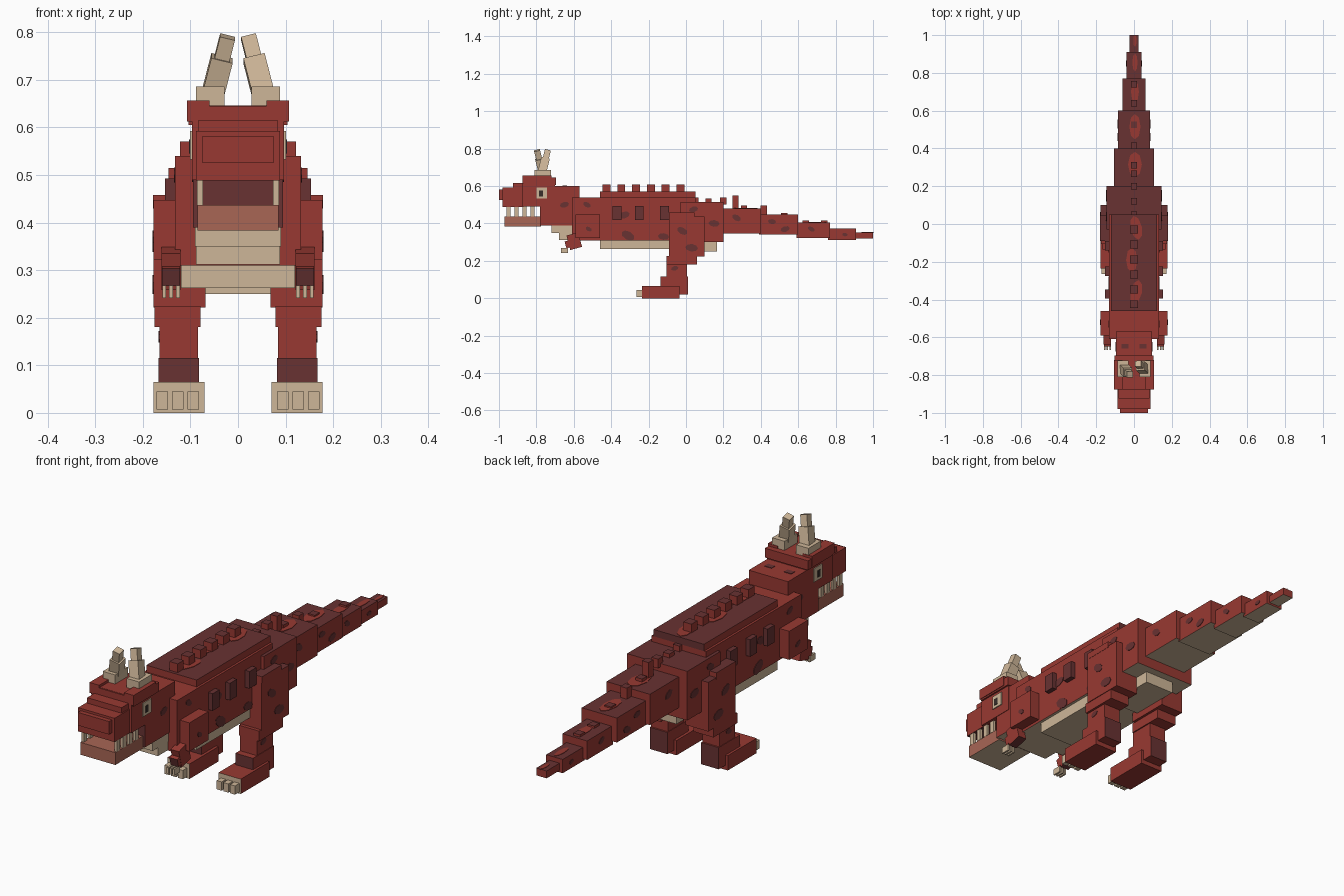
import bpy, bmesh, math
from mathutils import Matrix, Vector

if "Cube" in bpy.data.objects:
    bpy.data.objects.remove(bpy.data.objects["Cube"], do_unlink=True)


def material(name, rgb):
    m = bpy.data.materials.new(name)
    m.use_nodes = True
    lin = [((c / 255 + 0.055) / 1.055) ** 2.4 for c in rgb] + [1]
    m.diffuse_color = lin
    m.node_tree.nodes["Principled BSDF"].inputs["Base Color"].default_value = lin
    return m


RED = material("brick_red", (152, 57, 50))
DARK = material("dark_maroon", (104, 50, 50))
BONE = material("bone_beige", (206, 182, 152))
GUM = material("jaw_brown", (168, 102, 85))
PUPIL = material("pupil_dark", (55, 45, 42))

NORMALS = {"front": (0, -1, 0), "back": (0, 1, 0), "top": (0, 0, 1), "bottom": (0, 0, -1)}


def finish(name, bm, mats):
    me = bpy.data.meshes.new(name)
    bmesh.ops.recalc_face_normals(bm, faces=bm.faces)
    bm.to_mesh(me)
    bm.free()
    for m in mats:
        me.materials.append(m)
    ob = bpy.data.objects.new(name, me)
    bpy.context.collection.objects.link(ob)
    return ob


def box(name, x, y, z, mat=RED, tilt=(0, 0), **sides):
    """Box from (min, max) ranges; sides recolours faces by direction."""
    bm = bmesh.new()
    bmesh.ops.create_cube(bm, size=1)
    mats = [mat]
    for side, m in sides.items():
        mats.append(m)
        for f in bm.faces:
            if f.normal.dot(Vector(NORMALS[side])) > 0.9:
                f.material_index = len(mats) - 1
    mid = Vector([(a + b) / 2 for a, b in (x, y, z)])
    size = [b - a for a, b in (x, y, z)]
    rot = Matrix.Rotation(math.radians(tilt[0]), 4, 'X') @ Matrix.Rotation(math.radians(tilt[1]), 4, 'Y')
    bm.transform(Matrix.Translation(mid) @ rot @ Matrix.Diagonal((*size, 1)))
    return finish(name, bm, mats)


def mid_box(name, half, y, z, mat=RED, **k):
    return box(name, (-half, half), y, z, mat, **k)


def pair(name, x, y, z, mat=RED, tilt=(0, 0), **k):
    for side, s in (("left", 1), ("right", -1)):
        xs = tuple(sorted((s * x[0], s * x[1])))
        box(f"{side}_{name}", xs, y, z, mat, tilt=(tilt[0], s * tilt[1]), **k)


def spot(name, centre, radii, axis, mat=DARK, turn=25):
    """Thin eight-sided skin marking lying on a face."""
    bm = bmesh.new()
    bmesh.ops.create_cone(bm, cap_ends=True, segments=8, radius1=1, radius2=1, depth=0.004)
    m = Matrix.Rotation(math.radians(turn), 4, 'Z') @ Matrix.Diagonal((*radii, 1, 1))
    if axis == 'X':
        m = Matrix(((0, 0, 1, 0), (1, 0, 0, 0), (0, 1, 0, 0), (0, 0, 0, 1))) @ m
    bm.transform(Matrix.Translation(centre) @ m)
    finish(name, bm, [mat])


# Torso and hips
mid_box("body", 0.132, (-0.61, 0.05), (0.31, 0.54), bottom=BONE)
mid_box("back_plate", 0.122, (-0.46, 0.05), (0.54, 0.57), RED, top=DARK, back=DARK)
mid_box("belly", 0.12, (-0.46, -0.02), (0.263, 0.312), BONE)
mid_box("hips", 0.146, (-0.03, 0.2), (0.3, 0.515), top=DARK, bottom=BONE)
mid_box("pelvis_underside", 0.07, (-0.06, 0.165), (0.25, 0.302), BONE)
for y in (-0.37, -0.25, -0.115):
    pair("flank_scute", (0.125, 0.153), (y - 0.024, y + 0.024), (0.418, 0.493), DARK)

# Back spikes
for i in range(6):
    y = -0.425 + 0.079 * i
    mid_box(f"back_spike_{i}", 0.02, (y - 0.021, y + 0.021), (0.565, 0.608), RED, top=DARK)
for i, (y, z, h) in enumerate([(0.05, 0.51, 0.03), (0.12, 0.51, 0.022), (0.2, 0.5, 0.04),
                               (0.265, 0.475, 0.075), (0.31, 0.475, 0.02), (0.415, 0.44, 0.055),
                               (0.525, 0.44, 0.015), (0.64, 0.4, 0.015), (0.74, 0.4, 0.015)]):
    mid_box(f"tail_spike_{i}", 0.016, (y - 0.017, y + 0.017), (z, z + h), RED, top=DARK)

# Tail
TAIL = [(0.105, 0.19, 0.4, 0.345, 0.48), (0.085, 0.39, 0.6, 0.34, 0.447),
        (0.06, 0.59, 0.77, 0.322, 0.405), (0.04, 0.76, 0.91, 0.312, 0.372),
        (0.025, 0.9, 1.0, 0.32, 0.352)]
for i, (w, y0, y1, z0, z1) in enumerate(TAIL):
    mid_box(f"tail_{i}", w, (y0, y1), (z0, z1), top=DARK, bottom=BONE)
    spot(f"tail_top_mark_{i}", (0.005, (y0 + y1) / 2 + 0.02, z1), (w * 0.35, (y1 - y0) * 0.32), 'Z', RED, 0)

# Neck and throat
mid_box("neck", 0.095, (-0.78, -0.57), (0.39, 0.6), bottom=BONE, front=DARK)
mid_box("upper_throat", 0.09, (-0.72, -0.61), (0.35, 0.392), BONE)
mid_box("lower_throat", 0.088, (-0.68, -0.6), (0.312, 0.352), BONE)

# Head
mid_box("head", 0.097, (-0.875, -0.7), (0.49, 0.645))
mid_box("crown", 0.104, (-0.87, -0.695), (0.605, 0.646))
pair("brow", (0.06, 0.107), (-0.875, -0.72), (0.612, 0.657))
mid_box("snout", 0.088, (-0.98, -0.87), (0.488, 0.592), bottom=DARK)
mid_box("snout_bridge", 0.083, (-0.925, -0.87), (0.59, 0.616))
mid_box("nose", 0.075, (-1.0, -0.975), (0.525, 0.582))
mid_box("lower_jaw", 0.085, (-0.97, -0.775), (0.383, 0.437), GUM, bottom=BONE)
for i in range(4):
    y = -0.95 + 0.043 * i
    pair(f"tooth_{i}", (0.074, 0.086), (y - 0.011, y + 0.011), (0.437, 0.49), BONE)
pair("eye", (0.094, 0.101), (-0.8, -0.742), (0.533, 0.592), BONE)
pair("pupil", (0.1, 0.103), (-0.785, -0.765), (0.545, 0.575), PUPIL)

# Horns: the left one leans back, the right one forward
for side, s in (("left", 1), ("right", -1)):
    def across(c, half):
        return s * c - half, s * c + half
    box(f"{side}_horn_base", across(0.058, 0.03), (-0.81, -0.722), (0.645, 0.686), BONE)
    for part, x, w, dy, z, h in (("middle", 0.044, 0.023, 0.006, 0.705, 0.043),
                                 ("tip", 0.029, 0.016, 0.022, 0.763, 0.029)):
        y = -0.768 + s * dy
        box(f"{side}_horn_{part}", across(x, w), (y - w, y + w), (z - h, z + h), BONE,
            tilt=(-14 * s, -14 * s))

# Arms
pair("upper_arm", (0.128, 0.178), (-0.59, -0.46), (0.322, 0.447))
pair("forearm", (0.121, 0.161), (-0.63, -0.565), (0.265, 0.345), tilt=(15, 0), bottom=DARK)
pair("wrist", (0.122, 0.16), (-0.645, -0.6), (0.272, 0.31), tilt=(15, 0), front=DARK)
for i in range(3):
    x = 0.126 + 0.0145 * i
    pair(f"finger_claw_{i}", (x - 0.004, x + 0.004), (-0.668, -0.63), (0.241, 0.268), BONE)

# Legs
pair("thigh", (0.068, 0.178), (-0.09, 0.1), (0.222, 0.437), top=DARK)
pair("thigh_cap", (0.12, 0.179), (-0.09, 0.045), (0.43, 0.458), top=DARK)
pair("knee", (0.079, 0.175), (-0.105, 0.06), (0.18, 0.225))
pair("shank", (0.084, 0.165), (-0.105, 0.005), (0.06, 0.2))
pair("ankle", (0.082, 0.167), (-0.135, 0.012), (0.02, 0.115), front=DARK, back=DARK)
pair("foot", (0.07, 0.178), (-0.235, -0.035), (0, 0.065), front=BONE)
for i in range(3):
    x = 0.094 + 0.0325 * i
    pair(f"toe_claw_{i}", (x - 0.012, x + 0.012), (-0.265, -0.23), (0.007, 0.045), BONE)

# Dark skin spots: side offset, y, z, size
SPOTS = [(0.132, -0.31, 0.335, 0.038), (0.132, -0.12, 0.33, 0.03), (0.132, -0.33, 0.445, 0.03),
         (0.132, -0.53, 0.5, 0.022), (0.146, 0.15, 0.4, 0.03), (0.146, 0.04, 0.475, 0.025),
         (0.178, -0.02, 0.36, 0.03), (0.178, 0.03, 0.27, 0.034), (0.165, -0.06, 0.16, 0.02),
         (0.105, 0.27, 0.43, 0.026), (0.085, 0.46, 0.41, 0.022), (0.085, 0.53, 0.37, 0.025),
         (0.06, 0.67, 0.37, 0.02), (0.04, 0.85, 0.34, 0.015), (0.095, -0.65, 0.5, 0.025),
         (0.178, -0.52, 0.37, 0.018)]
for i, (x, y, z, r) in enumerate(SPOTS):
    for side, s in (("left", 1), ("right", -1)):
        spot(f"{side}_spot_{i}", (s * x, y, z), (r, r * 0.6), 'X', DARK, -30 + 23 * (i % 3))

# Red markings on the back plate and dark ones on the neck
for i in range(3):
    spot(f"back_mark_{i}", (0.012 * (-1) ** i, -0.36 + 0.17 * i, 0.57), (0.03, 0.065), 'Z', RED, 12 * (i - 1))
pair("neck_mark", (0.03, 0.065), (-0.66, -0.635), (0.598, 0.602), DARK)
